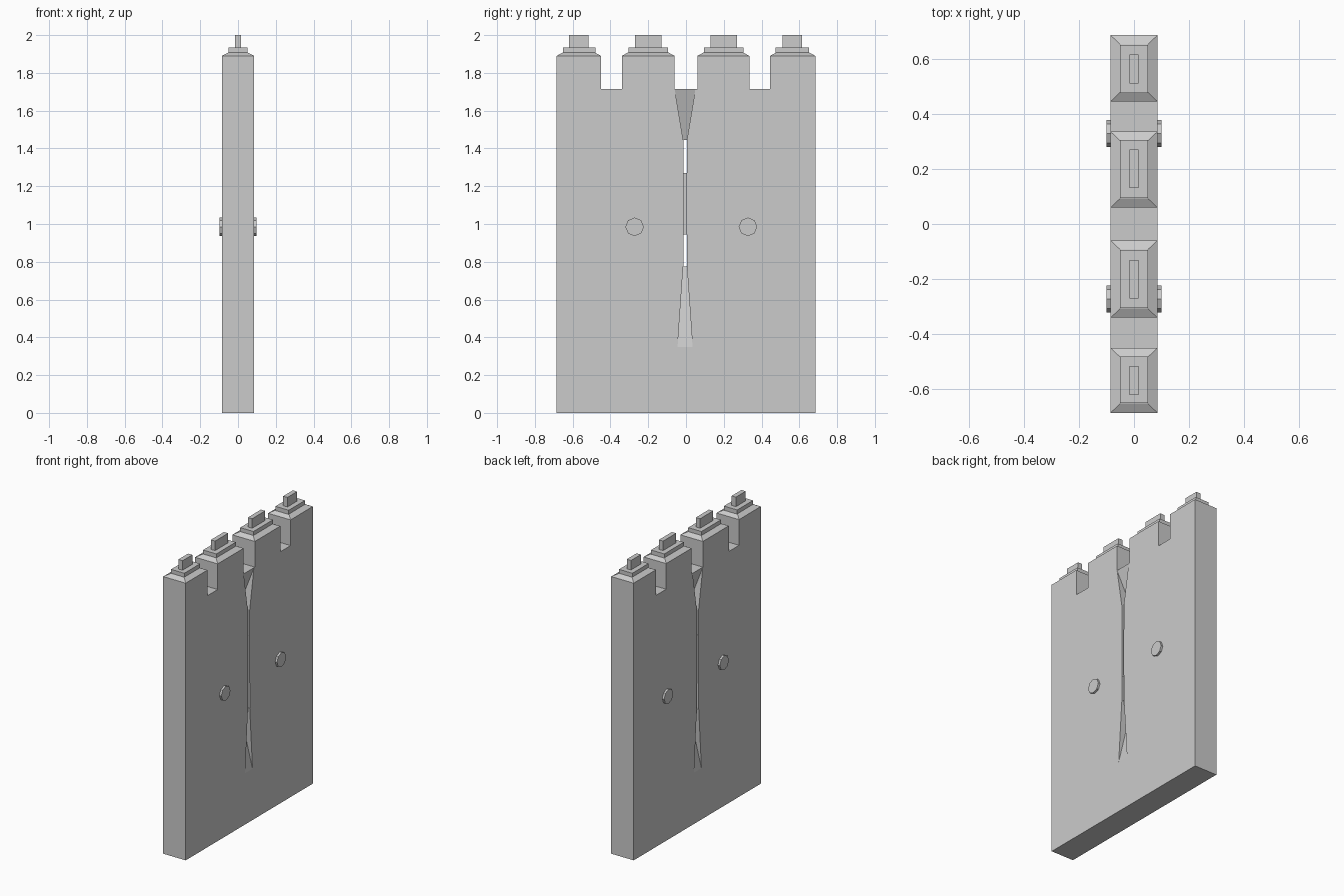
import bpy, bmesh, math
from mathutils import Matrix

if "Cube" in bpy.data.objects:
    bpy.data.objects.remove(bpy.data.objects["Cube"])

T = 0.085  # half thickness of the wall


def finish(name, bm):
    bmesh.ops.recalc_face_normals(bm, faces=bm.faces)
    me = bpy.data.meshes.new(name)
    bm.to_mesh(me)
    bm.free()
    ob = bpy.data.objects.new(name, me)
    bpy.context.collection.objects.link(ob)
    return ob


def hull(name, pts):
    bm = bmesh.new()
    for p in pts:
        bm.verts.new(p)
    bmesh.ops.convex_hull(bm, input=bm.verts[:])
    return finish(name, bm)


def frustum(name, y0, y1, hx, z0, z1, inset_x=0, inset_y=0):
    low = [(x, y, z0) for x in (-hx, hx) for y in (y0, y1)]
    high = [(x, y, z1) for x in (inset_x - hx, hx - inset_x)
            for y in (y0 + inset_y, y1 - inset_y)]
    return hull(name, low + high)


# Each merlon: y range of the body, of the step and of the tab
merlons = [((-0.685, -0.45), (-0.65, -0.48), (-0.62, -0.515)),
           ((-0.34, -0.06), (-0.305, -0.095), (-0.27, -0.13)),
           ((0.06, 0.335), (0.095, 0.305), (0.13, 0.27)),
           ((0.445, 0.685), (0.475, 0.65), (0.51, 0.615))]

# Wall with crenels, extruded from its side outline
outline = [(-0.685, 0)]
for (a, b), _, _ in merlons:
    outline += [(a, 1.715), (a, 1.89), (b, 1.89), (b, 1.715)]
outline = [outline[0]] + outline[2:-1] + [(0.685, 0)]
bm = bmesh.new()
face = bm.faces.new([bm.verts.new((-T, y, z)) for y, z in outline])
ext = bmesh.ops.extrude_face_region(bm, geom=[face], use_keep_orig=True)
bmesh.ops.translate(bm, vec=(2 * T, 0, 0),
                    verts=[v for v in ext["geom"] if isinstance(v, bmesh.types.BMVert)])
wall = finish("wall", bm)

# Splayed arrow slit: ramps on both faces, a recess between, two through openings
c = -0.005
cutters = [frustum("slit_upper", c - 0.009, c + 0.009, 0.12, 1.27, 1.445),
           frustum("slit_lower", c - 0.009, c + 0.011, 0.12, 0.775, 0.945)]
for s in (-1, 1):
    for name, z_out, w_out, z_in in (("ramp_upper", 1.715, 0.055, 1.445),
                                     ("ramp_lower", 0.345, 0.04, 0.775)):
        pts = []
        for k in (-1, 1):
            pts += [(s * 0.086, c + k * w_out, z_out), (s * 0.12, c + k * w_out, z_out),
                    (s * 0.002, c + k * 0.01, z_in), (s * 0.12, c + k * 0.01, z_in)]
        cutters.append(hull(name, pts))
    cutters.append(hull("slit_recess", [(x, c + k * 0.007, z) for x in (s * 0.02, s * 0.12)
                                        for k in (-1, 1) for z in (0.94, 1.275)]))

bpy.context.view_layer.objects.active = wall
for cut in cutters:
    cut.hide_render = True
    mod = wall.modifiers.new("slit", "BOOLEAN")
    mod.operation = "DIFFERENCE"
    mod.solver = "EXACT"
    mod.object = cut
    bpy.ops.object.modifier_apply(modifier=mod.name)
    bpy.data.objects.remove(cut)

# Merlon tops: sloped cap, step and tab
for body, step, tab in merlons:
    frustum("merlon_cap", *body, T, 1.89, 1.908, 0.035, 0.033)
    frustum("merlon_step", *step, 0.05, 1.9, 1.935)
    frustum("merlon_tab", *tab, 0.016, 1.93, 2.0)

# Octagonal bolts through the wall
for y in (-0.272, 0.328):
    bm = bmesh.new()
    bmesh.ops.create_cone(bm, cap_ends=True, segments=8, radius1=0.049, radius2=0.049,
                          depth=0.198,
                          matrix=Matrix.Translation((0, y, 0.985))
                          @ Matrix.Rotation(math.pi / 2, 4, "Y"))
    finish("bolt", bm)
